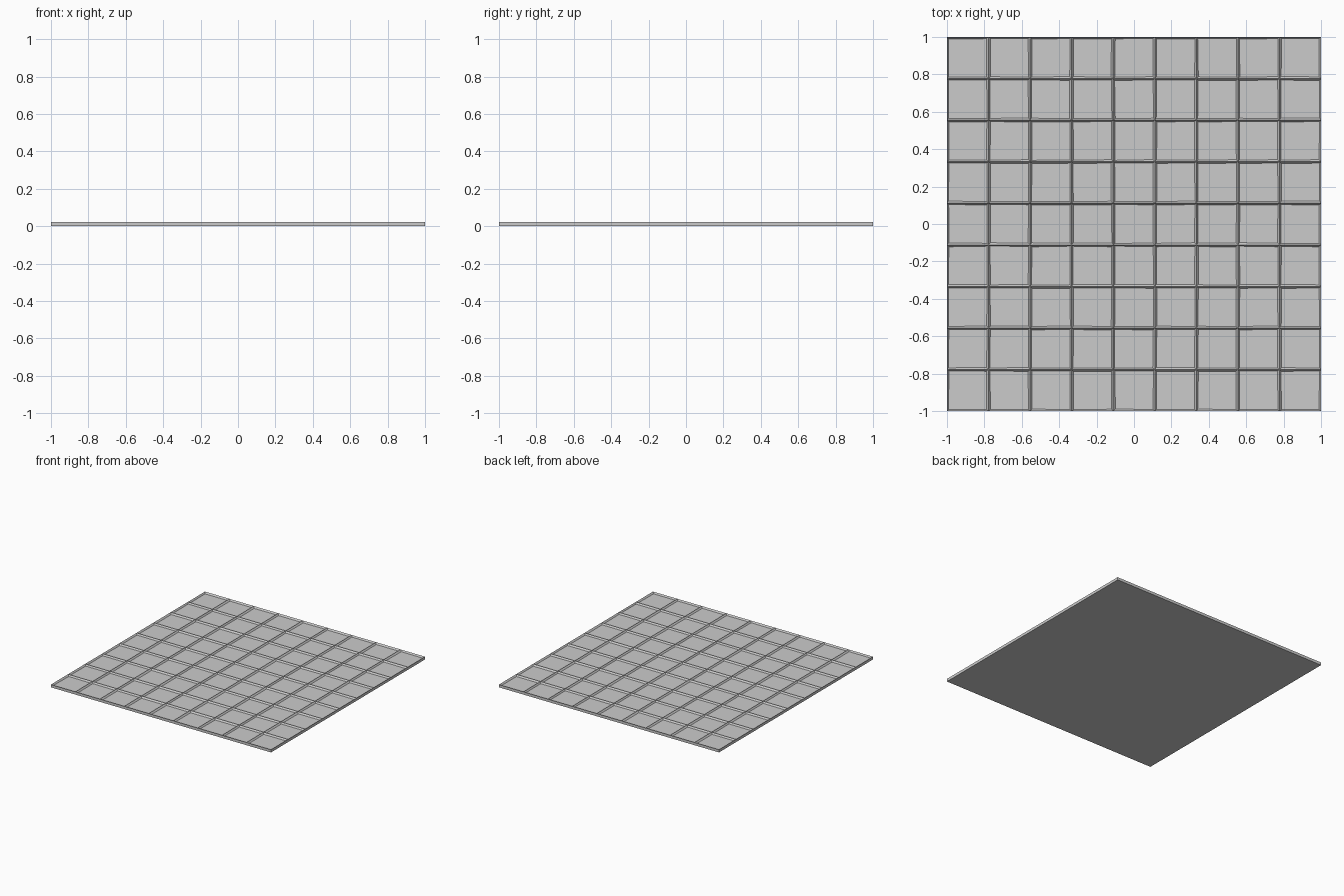
import bpy, bmesh, random

if "Cube" in bpy.data.objects:
    bpy.data.objects.remove(bpy.data.objects["Cube"])

random.seed(4)
CELLS = 9        # pans per side
HEIGHT = 0.023   # ridge height
FLOOR = 0.010    # pan floor height
RIM = 0.013      # width of each sloped pan wall

bm = bmesh.new()

# Grid of square cells at ridge height
bmesh.ops.create_grid(bm, x_segments=CELLS, y_segments=CELLS, size=1.0)
for v in bm.verts:
    v.co.z = HEIGHT
cells = list(bm.faces)

# Outer sides and flat underside
border = [e for e in bm.edges if e.is_boundary]
skirt = bmesh.ops.extrude_edge_only(bm, edges=border)["geom"]
for v in skirt:
    if isinstance(v, bmesh.types.BMVert):
        v.co.z = 0.0
bmesh.ops.holes_fill(bm, edges=[e for e in bm.edges if e.is_boundary], sides=0)

# Sunken pans with sloped walls meeting in sharp ridges
bmesh.ops.inset_individual(bm, faces=cells, thickness=RIM, depth=0.0)
for f in cells:
    for v in f.verts:
        # slightly uneven floor corners
        v.co.x += random.uniform(-0.002, 0.002)
        v.co.y += random.uniform(-0.002, 0.002)
        v.co.z = FLOOR

bmesh.ops.recalc_face_normals(bm, faces=bm.faces)
mesh = bpy.data.meshes.new("tiled_panel")
bm.to_mesh(mesh)
bm.free()
panel = bpy.data.objects.new("tiled_panel", mesh)
bpy.context.collection.objects.link(panel)
